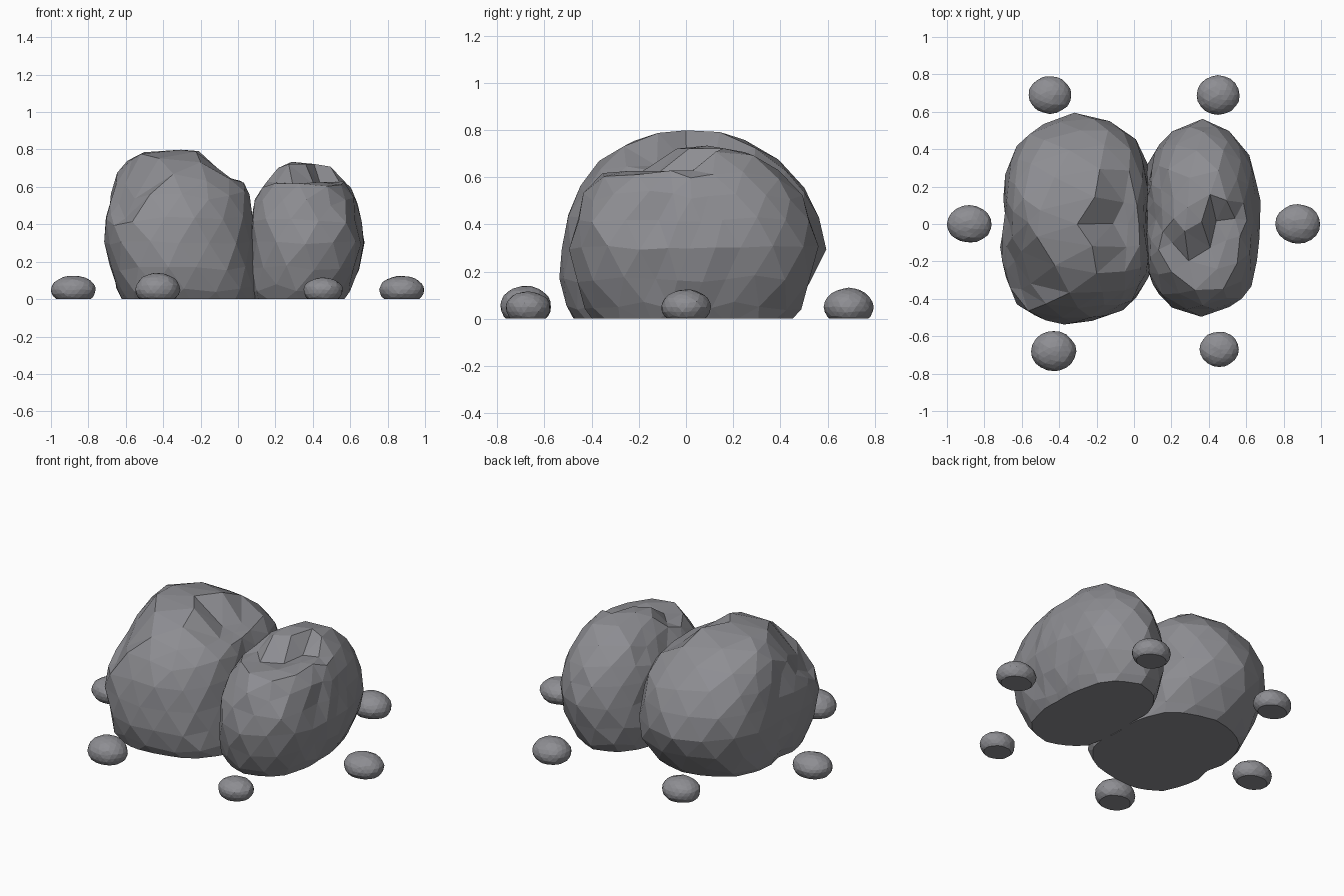
import bpy, bmesh, math, random
from mathutils import Vector

old = bpy.data.objects.get("Cube")
if old:
    bpy.data.objects.remove(old, do_unlink=True)

stone = bpy.data.materials.new("grey stone")
stone.use_nodes = True
colour = (0.27, 0.27, 0.29, 1)
stone.diffuse_color = colour
stone.node_tree.nodes["Principled BSDF"].inputs["Base Color"].default_value = colour


def make_rock(name, shape, seed, jitter):
    """Shape a unit icosphere point by point, roughen it and cut it flat on the ground."""
    rng = random.Random(seed)
    bm = bmesh.new()
    bmesh.ops.create_icosphere(bm, subdivisions=3, radius=1)
    for v in bm.verts:
        rough = Vector([rng.uniform(-jitter, jitter) for _ in range(3)])
        v.co = shape(v.co.normalized()) + rough
    cut = bmesh.ops.bisect_plane(bm, geom=bm.verts[:] + bm.edges[:] + bm.faces[:],
                                 plane_co=(0, 0, 0), plane_no=(0, 0, -1), clear_outer=True)
    rim = [e for e in cut["geom_cut"] if isinstance(e, bmesh.types.BMEdge)]
    bmesh.ops.holes_fill(bm, edges=rim)
    bmesh.ops.recalc_face_normals(bm, faces=bm.faces)
    mesh = bpy.data.meshes.new(name)
    bm.to_mesh(mesh)
    bm.free()
    mesh.materials.append(stone)
    obj = bpy.data.objects.new(name, mesh)
    bpy.context.collection.objects.link(obj)
    return obj


def boulder_shape(centre, radii, height, power, lean, crown):
    """Plan outline from evenly spaced radii, rounded above a low waist, foot leaning aside."""
    waist = 0.3

    def shape(d):
        angle = math.atan2(d.y, d.x)
        turn = angle / math.tau % 1 * len(radii)
        i = int(turn) % len(radii)
        t = turn - int(turn)
        r = radii[i] * (1 - t) + radii[(i + 1) % len(radii)] * t
        flat = math.hypot(d.x, d.y)
        z = waist + d.z * (height - waist if d.z > 0 else 0.5)
        foot = max(0, 1 - z / waist)
        x = centre[0] + r * math.cos(angle) * flat ** power[0] + lean[0] * foot
        y = centre[1] + r * math.sin(angle) * flat ** power[1] + lean[1] * foot
        return Vector((x, y, min(z, crown(x, y))))
    return shape


# Large crown: plateau, shelf on the inner side, sloping outer front shoulder
def large_crown(x, y):
    step = min(1, max(0, (x + 0.21) / 0.09))
    plateau = 0.79 - 0.13 * step - 0.25 * max(0, x + 0.12)
    shoulder = 0.73 + 1.4 * (0.84 * x + 0.55 * y + 0.5)
    return min(plateau, shoulder)


# Small crown: peak at the back, low ledge at the front and a notch beside the peak
def small_crown(x, y):
    low = y < -0.1 or (x > 0.37 and y < 0.12)
    return 0.62 if low else 0.73


make_rock("large_boulder", boulder_shape(
    (-0.31, 0), [.375, .44, .58, .59, .55, .44, .375, .45, .545, .52, .51, .45],
    0.81, (0.45, 1), (0.04, -0.06), large_crown), 3, 0.01)
make_rock("small_boulder", boulder_shape(
    (0.36, 0.02), [.31, .34, .46, .54, .46, .33, .29, .34, .46, .52, .47, .33],
    0.75, (0.92, 0.88), (-0.04, 0), small_crown), 8, 0.01)

# Ring of pebbles: name, x, y, half width, half depth, height
pebbles = [
    ("right", -0.88, 0, .12, .1, .125), ("left", 0.876, 0, .12, .105, .125),
    ("back_right", -0.45, .69, .115, .1, .125), ("back_left", .45, .69, .115, .105, .13),
    ("front_right", -.43, -.68, .12, .108, .14), ("front_left", .455, -.67, .105, .095, .115),
]
for n, (side, px, py, w, dep, top) in enumerate(pebbles):
    waist = 0.05

    def pebble(d, px=px, py=py, w=w, dep=dep, top=top):
        below = 0.08
        return Vector((px + w * d.x, py + dep * d.y,
                       waist + (top - waist if d.z > 0 else below) * d.z))
    make_rock("pebble_" + side, pebble, n, 0.002)
